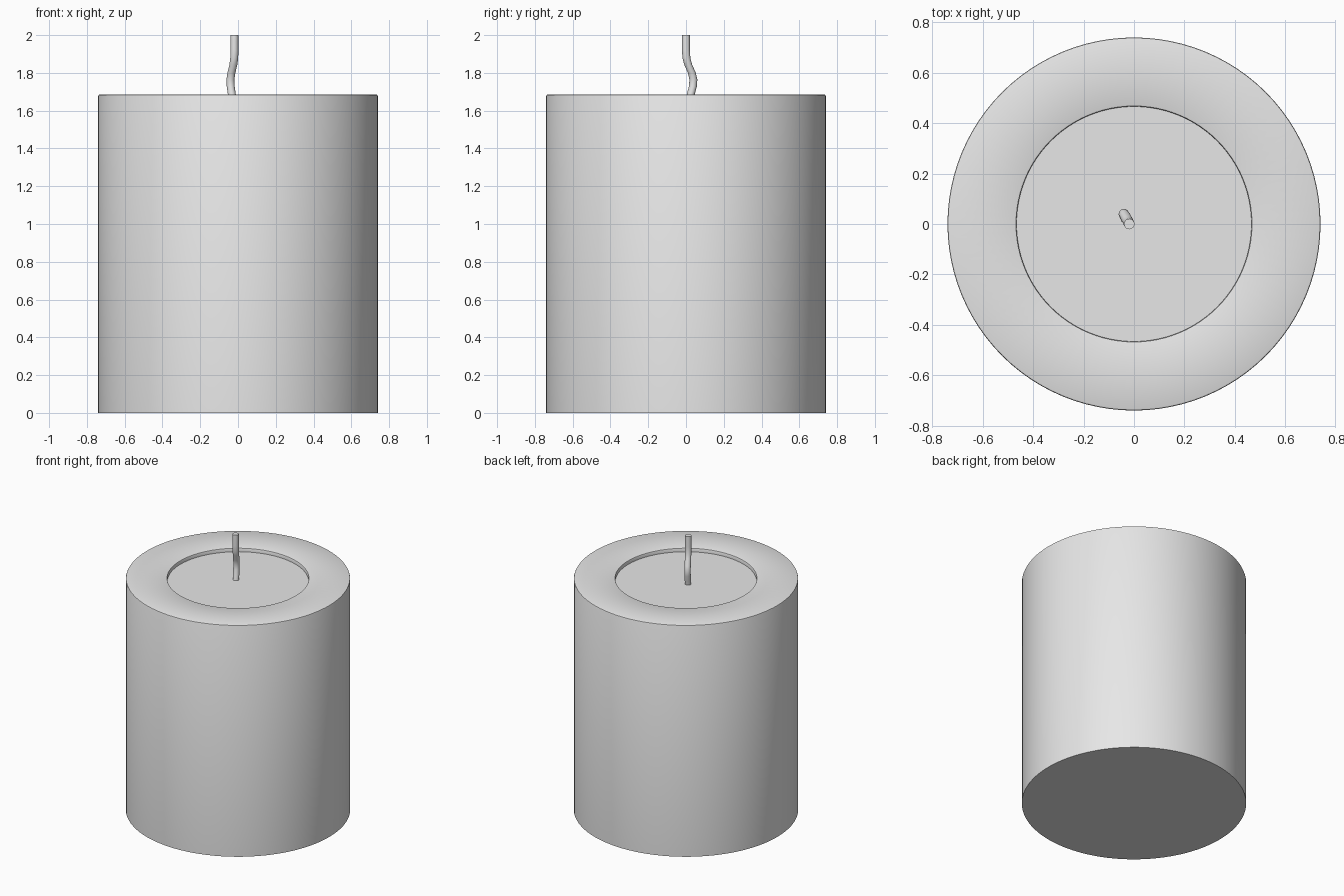
import bpy, bmesh, math
from mathutils import Vector

cube = bpy.data.objects.get("Cube")
if cube:
    bpy.data.objects.remove(cube, do_unlink=True)


def make_material(name, colour):
    mat = bpy.data.materials.new(name)
    mat.use_nodes = True
    mat.diffuse_color = colour
    mat.node_tree.nodes["Principled BSDF"].inputs["Base Color"].default_value = colour
    return mat


def finish(name, bm, mat):
    bmesh.ops.recalc_face_normals(bm, faces=bm.faces)
    mesh = bpy.data.meshes.new(name)
    bm.to_mesh(mesh)
    bm.free()
    mesh.materials.append(mat)
    obj = bpy.data.objects.new(name, mesh)
    bpy.context.collection.objects.link(obj)
    bpy.ops.object.select_all(action='DESELECT')
    obj.select_set(True)
    bpy.context.view_layer.objects.active = obj
    bpy.ops.object.shade_smooth_by_angle(angle=math.radians(35))
    return obj


def skin(bm, rings):
    """Join equal rings of points into a closed tube with capped ends."""
    loops = [[bm.verts.new(p) for p in ring] for ring in rings]
    for a, b in zip(loops, loops[1:]):
        for i in range(len(a)):
            j = (i + 1) % len(a)
            bm.faces.new((a[i], a[j], b[j], b[i]))
    bm.faces.new(loops[0])
    bm.faces.new(loops[-1])


def ring(centre, radius, sides):
    turns = [2 * math.pi * i / sides for i in range(sides)]
    return [Vector(centre) + Vector((math.cos(t), math.sin(t), 0)) * radius for t in turns]


wax = make_material("wax grey", (0.8, 0.8, 0.8, 1))

# Candle body: turned profile with softened rims and a shallow melt pool
RADIUS, TOP, POOL, DEPTH, SOFT = 0.74, 1.685, 0.466, 0.027, 0.007
profile = [(RADIUS, 0), (RADIUS, TOP - SOFT), (RADIUS - SOFT * 0.3, TOP - SOFT * 0.3),
           (RADIUS - SOFT, TOP), (POOL + SOFT, TOP), (POOL + SOFT * 0.3, TOP - SOFT * 0.3),
           (POOL, TOP - SOFT), (POOL, TOP - DEPTH)]
bm = bmesh.new()
skin(bm, [ring((0, 0, z), r, 96) for r, z in profile])
finish("candle_body", bm, wax)

# Wick: bent cord rising from the pool
path = [(-0.03, 0.018, 1.64), (-0.033, 0.026, 1.69), (-0.039, 0.037, 1.73),
        (-0.04, 0.039, 1.765), (-0.035, 0.031, 1.8), (-0.024, 0.011, 1.845),
        (-0.02, 0.002, 1.88), (-0.019, 0, 1.92), (-0.019, 0, 2.0)]
bm = bmesh.new()
skin(bm, [ring(p, 0.021, 16) for p in path])
finish("wick", bm, wax)
